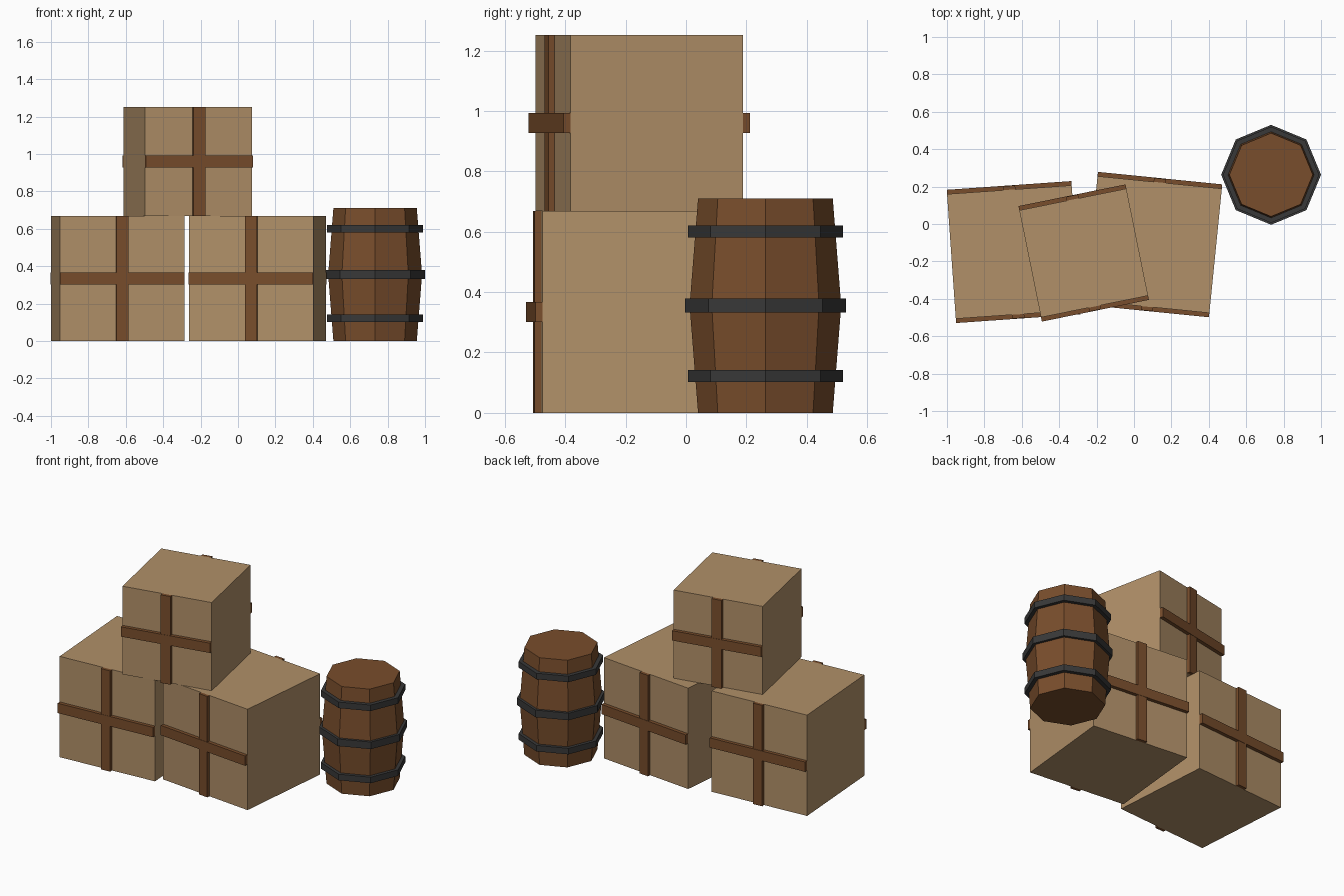
import bpy, bmesh
from math import cos, sin, pi
from mathutils import Matrix, Vector

if "Cube" in bpy.data.objects:
    bpy.data.objects.remove(bpy.data.objects["Cube"])


def material(name, rgb):
    m = bpy.data.materials.new(name)
    m.diffuse_color = (*rgb, 1)
    m.use_nodes = True
    m.node_tree.nodes["Principled BSDF"].inputs["Base Color"].default_value = m.diffuse_color
    return m


TAN = material("crate_wood", (0.44, 0.28, 0.14))
BROWN = material("dark_wood", (0.19, 0.075, 0.025))
IRON = material("iron", (0.04, 0.04, 0.04))


def add_object(name, bm, mat, matrix):
    bmesh.ops.recalc_face_normals(bm, faces=bm.faces)
    me = bpy.data.meshes.new(name)
    bm.to_mesh(me)
    bm.free()
    me.materials.append(mat)
    ob = bpy.data.objects.new(name, me)
    ob.matrix_world = matrix
    bpy.context.collection.objects.link(ob)
    return ob


def box(name, size, centre, mat, matrix):
    bm = bmesh.new()
    bmesh.ops.create_cube(bm, size=1, matrix=Matrix.Translation(centre) @ Matrix.Diagonal((*size, 1)))
    return add_object(name, bm, mat, matrix)


def lathe(name, profile, mat, matrix, sides=8):
    """Closed flat-capped solid from (radius, z) rings."""
    bm = bmesh.new()
    rings = [[bm.verts.new((r * cos(2 * pi * i / sides), r * sin(2 * pi * i / sides), z))
              for i in range(sides)] for r, z in profile]
    for a, b in zip(rings, rings[1:]):
        for i in range(sides):
            j = (i + 1) % sides
            bm.faces.new((a[i], a[j], b[j], b[i]))
    bm.faces.new(rings[0][::-1])
    bm.faces.new(rings[-1])
    return add_object(name, bm, mat, matrix)


# Crates: a cube with a cross of planks on the front and back
def crate(name, s, location, angle):
    m = Matrix.Translation(location) @ Matrix.Rotation(angle, 4, 'Z')
    box(name, (s, s, s), (0, 0, s / 2), TAN, m)
    plank, upright, rail = 0.065, 0.021, 0.023
    for side, sign in (("front", -1), ("back", 1)):
        box(f"{name}_{side}_upright", (plank, upright, s),
            (0, sign * (s + upright) / 2, s / 2), BROWN, m)
        box(f"{name}_{side}_rail", (s, rail, plank),
            (0, sign * (s + rail) / 2, s / 2), BROWN, m)


crate("left_crate", 0.668, (-0.643, -0.15, 0), 0.07)
crate("right_crate", 0.668, (0.104, -0.11, 0), -0.1)
crate("top_crate", 0.584, (-0.269, -0.155, 0.668), 0.2)

# Barrel: octagonal bulging body with three hoops
base = Matrix.Translation((0.733, 0.263, 0))
lathe("barrel_body", [(0.223, 0), (0.251, 0.355), (0.223, 0.71)], BROWN, base)
for name, r, z, h in (("lower_hoop", 0.257, 0.122, 0.04),
                      ("middle_hoop", 0.267, 0.356, 0.047),
                      ("upper_hoop", 0.257, 0.6, 0.04)):
    lathe(name, [(r, z - h / 2), (r, z + h / 2)], IRON, base)
